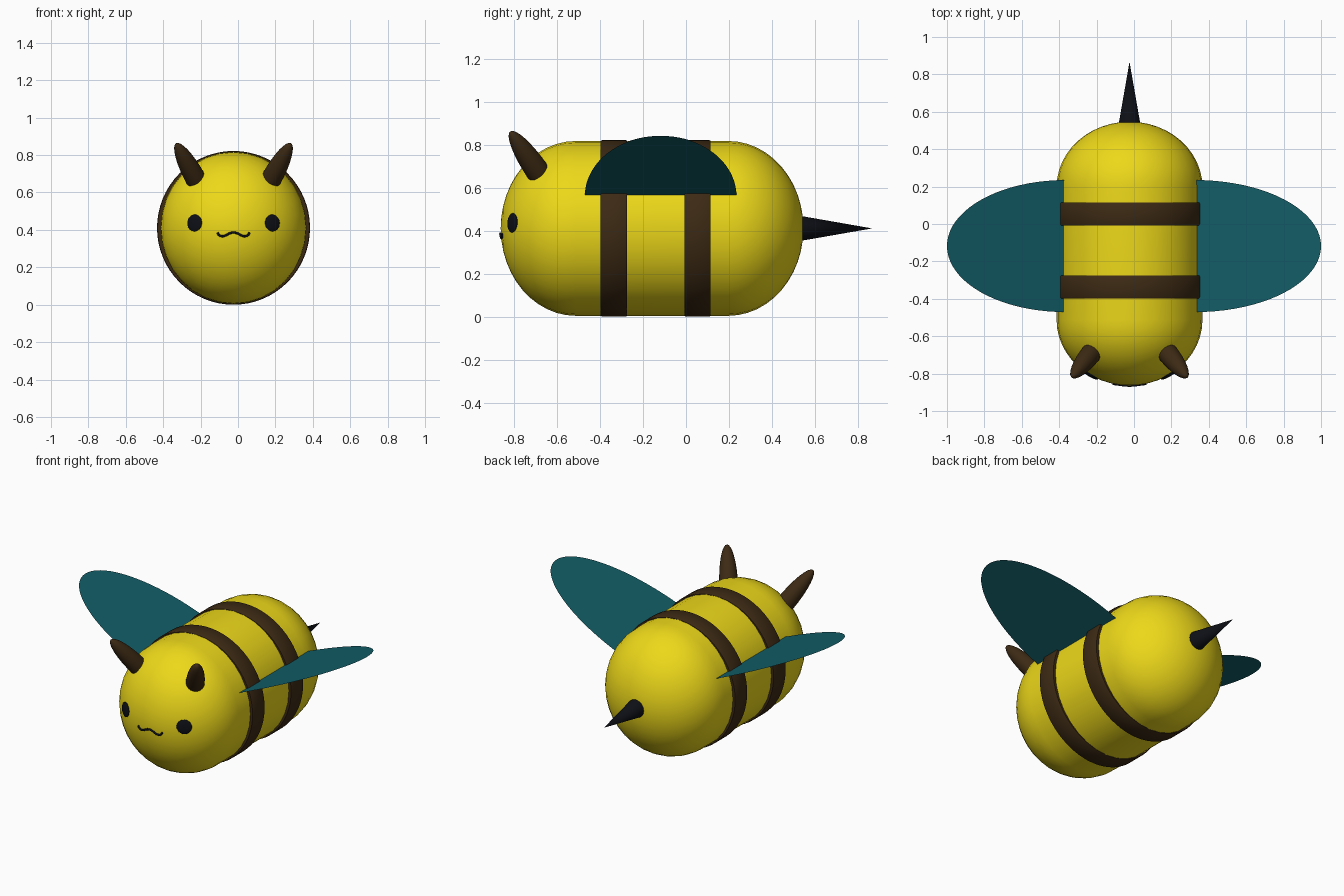
import bpy, bmesh
from math import sin, cos, pi, radians, sqrt
from mathutils import Vector

if "Cube" in bpy.data.objects:
    bpy.data.objects.remove(bpy.data.objects["Cube"])

CX, CZ = -0.024, 0.411            # body axis
RX, RZ, CAP = 0.39, 0.407, 0.35   # body half width, half height, cap length
Y0, Y1 = -0.513, 0.197            # ends of the straight middle


def material(name, rgb):
    m = bpy.data.materials.new(name)
    m.diffuse_color = (*rgb, 1)
    m.use_nodes = True
    m.node_tree.nodes["Principled BSDF"].inputs["Base Color"].default_value = m.diffuse_color
    return m


YELLOW = material("yellow", (0.85, 0.69, 0.01))
BROWN = material("brown", (0.046, 0.023, 0.007))
TEAL = material("teal", (0.006, 0.11, 0.135))
BLACK = material("black", (0.004, 0.005, 0.008))


def finish(name, bm, mat, smooth=True):
    bmesh.ops.recalc_face_normals(bm, faces=bm.faces)
    me = bpy.data.meshes.new(name)
    bm.to_mesh(me)
    bm.free()
    me.materials.append(mat)
    ob = bpy.data.objects.new(name, me)
    bpy.context.collection.objects.link(ob)
    if smooth:
        bpy.ops.object.select_all(action='DESELECT')
        ob.select_set(True)
        bpy.context.view_layer.objects.active = ob
        bpy.ops.object.shade_smooth_by_angle(angle=radians(35))
    return ob


def lathe(name, profile, rx, rz, mat, sides=32, closed=False):
    """Turn a (y, r) profile around the body axis, with an oval section."""
    bm = bmesh.new()
    rings = [[bm.verts.new((CX + rx * r * cos(2 * pi * i / sides), y,
                            CZ + rz * r * sin(2 * pi * i / sides)))
              for i in range(sides)] for y, r in profile]
    pairs = list(zip(rings, rings[1:]))
    if closed:
        pairs.append((rings[-1], rings[0]))
    for a, b in pairs:
        for i in range(sides):
            j = (i + 1) % sides
            bm.faces.new((a[i], a[j], b[j], b[i]))
    bmesh.ops.remove_doubles(bm, verts=bm.verts, dist=1e-5)
    return finish(name, bm, mat)


def ellipsoid(name, centre, axis, radius, half_length, mat):
    bm = bmesh.new()
    bmesh.ops.create_uvsphere(bm, u_segments=32, v_segments=16, radius=1)
    ob = finish(name, bm, mat)
    ob.scale = (radius, radius, half_length)
    ob.rotation_euler = Vector(axis).to_track_quat('Z', 'Y').to_euler()
    ob.location = centre
    return ob


def front_y(x, z):
    """Depth of the face surface at x, z."""
    s = 1 - ((x - CX) / RX) ** 2 - ((z - CZ) / RZ) ** 2
    return Y0 - CAP * sqrt(max(s, 0))


# body: long rounded capsule
N = 12
arc = [(sin(k * pi / 2 / N), cos(k * pi / 2 / N)) for k in range(N + 1)]
profile = [(Y0 - CAP * s, c) for s, c in reversed(arc)] + [(Y1 + CAP * s, c) for s, c in arc]
lathe("body", profile, RX, RZ, YELLOW)

# two stripes
for name, y in (("front_stripe", -0.336), ("rear_stripe", 0.054)):
    h = 0.061
    lathe(name, [(y - h, 0.93), (y - h, 0.992), (y - h + 0.006, 1),
                 (y + h - 0.006, 1), (y + h, 0.992), (y + h, 0.93)],
          0.409, 0.411, BROWN, sides=64, closed=True)

# stinger
lathe("stinger", [(0.50, 0), (0.50, 1), (0.867, 0)], 0.064, 0.064, BLACK)

# wings: thin half ellipses sloping up and out
for name, side, root, z0 in (("left_wing", -1, -0.365, 0.574), ("right_wing", 1, 0.325, 0.562)):
    bm = bmesh.new()
    pts = []
    for k in range(41):
        a = -pi / 2 + pi * k / 40
        pts.append(bm.verts.new((root + (side - root) * cos(a), -0.118 + 0.353 * sin(a),
                                 z0 + (0.842 - z0) * cos(a))))
    f = bm.faces.new(pts)
    finish(name, bm, TEAL, smooth=False)

# antennae and eyes
for name, side in (("left", -1), ("right", 1)):
    base = Vector((CX + side * 0.202, -0.688, 0.672))
    tip = Vector((CX + side * 0.306, -0.818, 0.862))
    ellipsoid(name + "_antenna", base, tip - base, 0.055, (tip - base).length, BROWN)
    x, z = CX + side * 0.208, 0.437
    y = front_y(x, z)
    normal = ((x - CX) / RX ** 2, (y - Y0) / CAP ** 2, (z - CZ) / RZ ** 2)
    ellipsoid(name + "_eye", (x, y, z), normal, 0.045, 0.01, BLACK)

# mouth: wavy tube lying on the face
half = [(0.086, 0.386), (0.078, 0.373), (0.062, 0.366), (0.043, 0.370), (0.022, 0.381)]
line = [(-x, z) for x, z in half] + [(0, 0.386)] + [(x, z) for x, z in reversed(half)]
cu = bpy.data.curves.new("mouth", 'CURVE')
cu.dimensions = '3D'
cu.bevel_depth = 0.006
cu.bevel_resolution = 3
cu.use_fill_caps = True
sp = cu.splines.new('BEZIER')
sp.bezier_points.add(len(line) - 1)
for p, (x, z) in zip(sp.bezier_points, line):
    p.co = (CX + x, front_y(CX + x, z) - 0.002, z)
    p.handle_left_type = p.handle_right_type = 'AUTO'
cu.materials.append(BLACK)
bpy.context.collection.objects.link(bpy.data.objects.new("mouth", cu))
